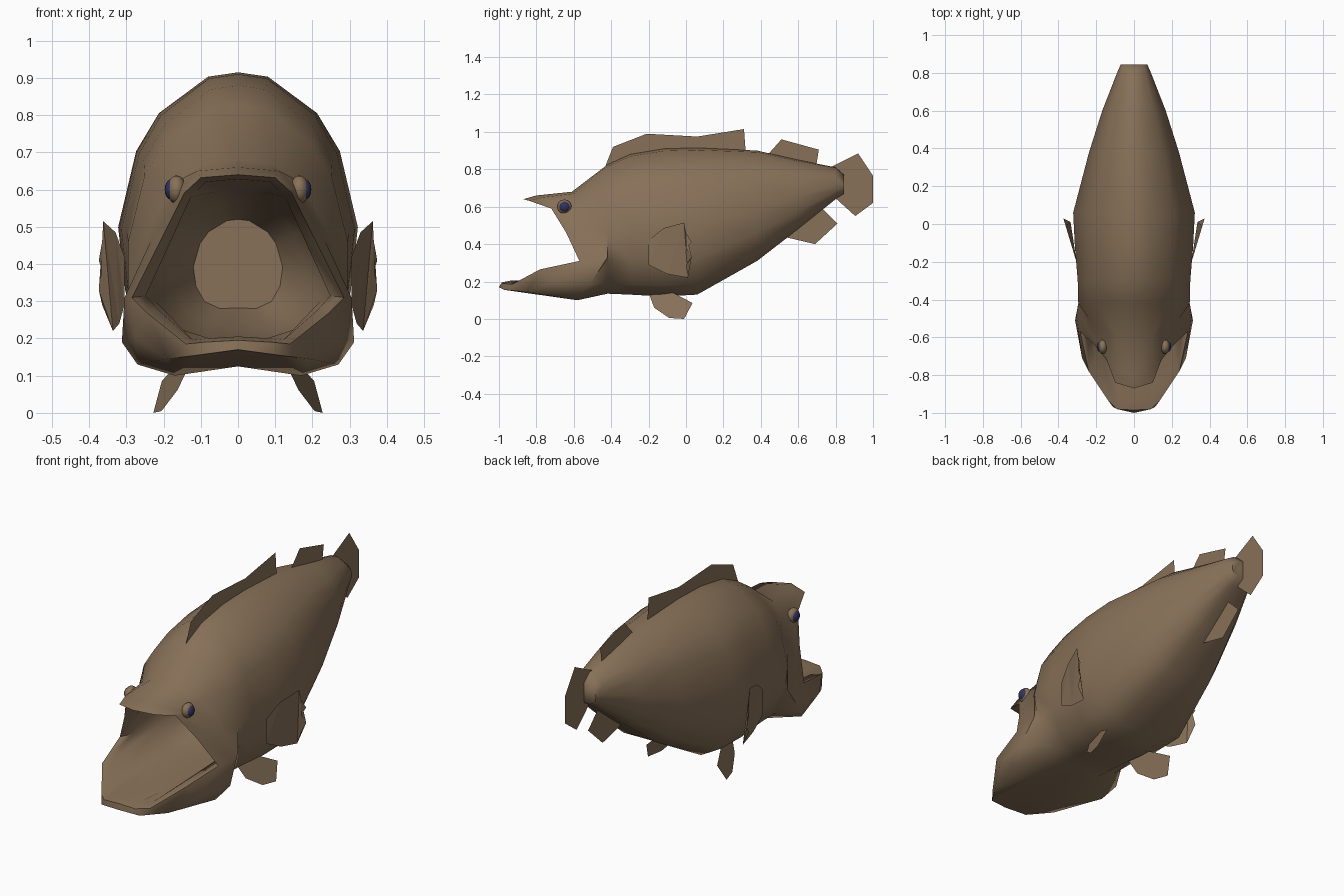
import bpy, bmesh, math

if "Cube" in bpy.data.objects:
    bpy.data.objects.remove(bpy.data.objects["Cube"])


def material(name, col):
    m = bpy.data.materials.new(name)
    m.diffuse_color = (*col, 1)
    m.use_nodes = True
    m.node_tree.nodes["Principled BSDF"].inputs["Base Color"].default_value = m.diffuse_color
    return m


BROWN = material("olive_brown", (0.245, 0.165, 0.098))
NAVY = material("dark_navy", (0.03, 0.033, 0.11))


def add_object(name, bm, mat, mirror=False, smooth=None):
    me = bpy.data.meshes.new(name)
    bm.to_mesh(me)
    bm.free()
    me.materials.append(mat)
    ob = bpy.data.objects.new(name, me)
    bpy.context.collection.objects.link(ob)
    if mirror:
        mod = ob.modifiers.new("mirror", 'MIRROR')
        mod.use_clip = True
        mod.merge_threshold = 0.0005
    if smooth:
        bpy.ops.object.select_all(action='DESELECT')
        ob.select_set(True)
        bpy.context.view_layer.objects.active = ob
        bpy.ops.object.shade_smooth_by_angle(angle=math.radians(smooth))
    return ob


# Half cross-section, back ridge to belly: width and height fractions
SECTION = [(0, 1), (.25, .985), (.66, .86), (.85, .73), (1, .47),
           (.94, .25), (.75, .08), (.4, 0), (0, .01)]


def section(y, top, bottom, width):
    return [(x * width, y, bottom + z * (top - bottom)) for x, z in SECTION]


# Mouth rim, outer lips and cheeks, each from upper lip to chin
rim = [(0, -.87, .64), (.10, -.84, .632), (.145, -.72, .59),
       (.21, -.64, .46), (.285, -.57, .31), (.24, -.78, .265),
       (.14, -.93, .185), (.09, -.98, .19), (0, -.985, .195)]
lips = [(0, -.80, .66), (.11, -.77, .65), (.165, -.66, .59),
        (.235, -.58, .46), (.305, -.48, .31), (.275, -.71, .20),
        (.19, -.85, .145), (.11, -.97, .155), (0, -1.0, .17)]
cheeks = [(0, -.61, .68), (.09, -.60, .67), (.17, -.55, .62),
          (.24, -.50, .49), (.295, -.42, .33), (.312, -.51, .19),
          (.27, -.57, .13), (.17, -.58, .10), (0, -.62, .125)]
inner_lip = [(x * .87, y + .05, .4 + (z - .4) * .95) for x, y, z in rim]

rings = [
    section(-.02, .52, .28, .12),    # throat
    section(-.15, .57, .24, .18),
    section(-.36, .60, .20, .235),
    inner_lip, rim, lips, cheeks,
    section(-.42, .825, .135, .295),  # trunk
    section(-.30, .88, .13, .298),
    section(-.12, .91, .12, .313),
    section(.06, .915, .13, .322),
    section(.38, .90, .31, .238),
    section(.60, .85, .48, .168),
    section(.80, .81, .64, .09),      # tail root
    section(.845, .77, .67, .07),
]

# Body with open mouth cavity, one half mirrored
bm = bmesh.new()
grid = [[bm.verts.new(p) for p in r] for r in rings]
for a, b in zip(grid, grid[1:]):
    for k in range(len(a) - 1):
        bm.faces.new((a[k], a[k + 1], b[k + 1], b[k]))
bm.faces.new(grid[0][::-1])
bm.faces.new(grid[-1])
add_object("body", bm, BROWN, mirror=True, smooth=60)


# Thin fins from (y, z) outlines, x given by a rule
def fin(name, outline, x_rule=lambda y, z: 0, mirror=False):
    bm = bmesh.new()
    bm.faces.new([bm.verts.new((x_rule(y, z), y, z)) for y, z in outline])
    bmesh.ops.triangulate(bm, faces=bm.faces[:])
    add_object(name, bm, BROWN, mirror=mirror)


fin("front_dorsal_fin", [(-.43, .82), (-.39, .92), (-.21, .99), (.06, .975),
                         (.31, 1.015), (.32, .88), (.05, .89), (-.25, .87)])
fin("rear_dorsal_fin", [(.43, .87), (.51, .96), (.71, .905), (.695, .81)])
fin("tail_fin", [(.77, .81), (.92, .885), (1, .765), (1, .62),
                 (.905, .55), (.80, .645), (.82, .72)])
fin("anal_fin", [(.52, .44), (.69, .40), (.81, .51), (.72, .60), (.6, .52)])
fin("pelvic_fin", [(-.20, .14), (-.17, .06), (-.09, .005), (-.01, 0),
                   (.035, .085), (-.06, .135), (-.12, .16)],
    lambda y, z: .23 + .25 * y - .4 * z, True)
fin("pectoral_fin", [(-.20, .42), (-.12, .485), (-.01, .515), (0, .46),
                     (.03, .41), (0, .38), (.03, .33), (0, .29), (.01, .22),
                     (-.10, .24), (-.20, .29)],
    lambda y, z: .365 + .3 * y - .8 * max(0, .26 - z), True)


# Eyes: bulging socket and dark pupil, mirrored
def eye_part(name, x, radii, mat):
    bm = bmesh.new()
    bmesh.ops.create_uvsphere(bm, u_segments=16, v_segments=10, radius=1)
    bmesh.ops.scale(bm, vec=radii, verts=bm.verts)
    bmesh.ops.translate(bm, vec=(x, -.65, .60), verts=bm.verts)
    add_object(name, bm, mat, mirror=True, smooth=60)


eye_part("eye_socket", .165, (.026, .038, .038), BROWN)
eye_part("eye_pupil", .178, (.019, .028, .028), NAVY)
